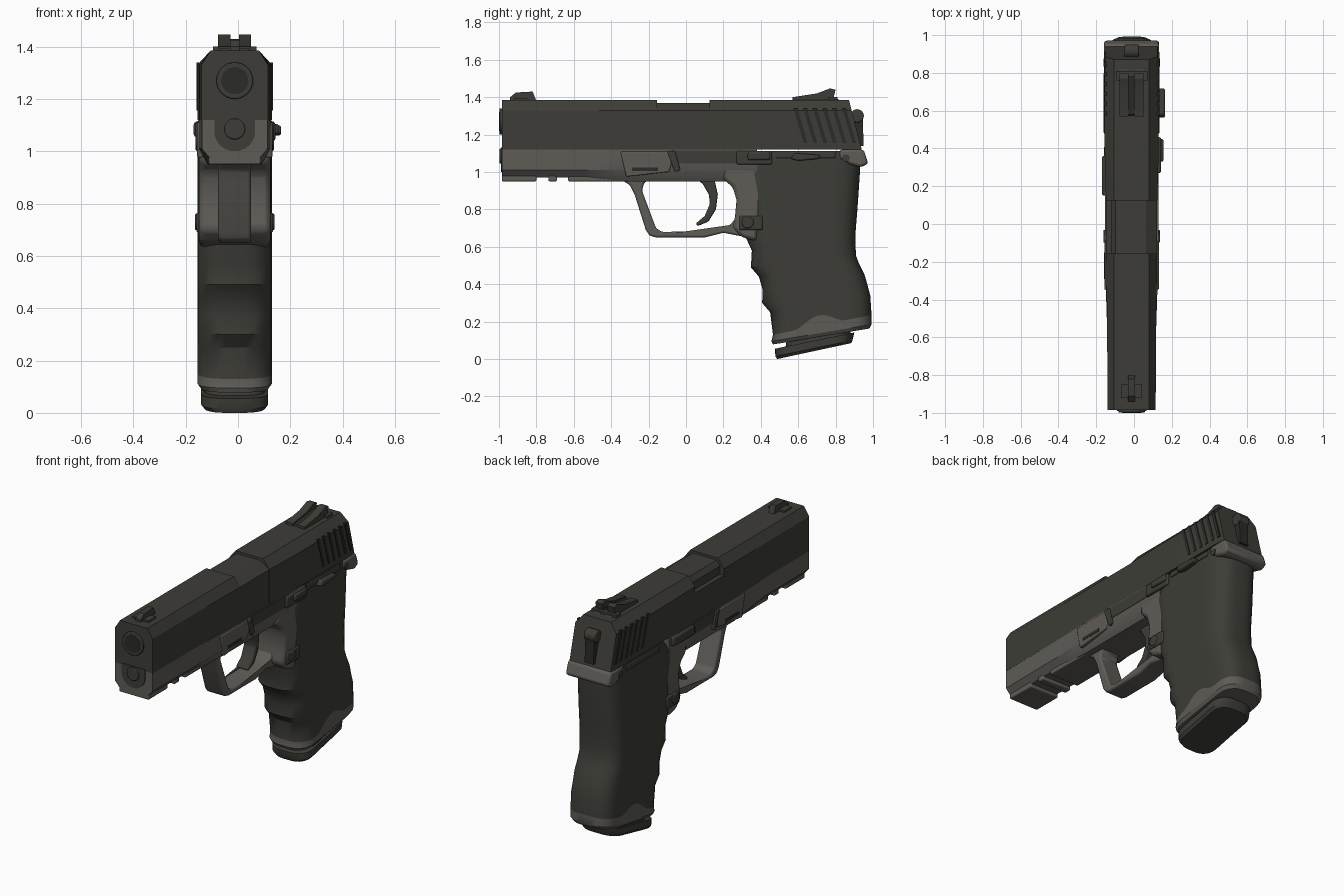
import bpy, bmesh, math
from mathutils import Vector

if "Cube" in bpy.data.objects:
    bpy.data.objects.remove(bpy.data.objects["Cube"])

CX = -0.0125          # centre plane of the body
HW = 0.143            # half width of the body
parts = []


def material(name, rgb):
    m = bpy.data.materials.new(name)
    m.use_nodes = True
    m.diffuse_color = (*rgb, 1)
    m.node_tree.nodes["Principled BSDF"].inputs["Base Color"].default_value = (*rgb, 1)
    return m


DARK = material("dark olive", (0.047, 0.046, 0.038))
GREY = material("warm grey", (0.115, 0.107, 0.096))
BLACK = material("near black", (0.024, 0.024, 0.020))


def loft(name, rings, mats, bevel=0.0, rule=None):
    """Skin closed rings of points, cap both ends."""
    bm = bmesh.new()
    vs = [[bm.verts.new(p) for p in ring] for ring in rings]
    n = len(vs[0])
    for k in range(len(vs) - 1):
        for i in range(n):
            j = (i + 1) % n
            f = bm.faces.new((vs[k][i], vs[k][j], vs[k + 1][j], vs[k + 1][i]))
            f.material_index = rule(k) if rule else 0
    bm.faces.new(vs[0]).material_index = rule(0) if rule else 0
    bm.faces.new(vs[-1])
    bmesh.ops.recalc_face_normals(bm, faces=bm.faces)
    me = bpy.data.meshes.new(name)
    bm.to_mesh(me)
    bm.free()
    for m in mats:
        me.materials.append(m)
    ob = bpy.data.objects.new(name, me)
    bpy.context.collection.objects.link(ob)
    if bevel:
        b = ob.modifiers.new("bevel", "BEVEL")
        b.width, b.segments, b.limit_method = bevel, 2, "ANGLE"
    parts.append(ob)
    return ob


def prism(name, pts, x0, x1, mat, bevel=0.0):
    """Side profile (y, z) extruded from x0 to x1, relative to the centre plane."""
    return loft(name, [[(CX + x, y, z) for y, z in pts] for x in (x0, x1)], [mat], bevel)


def box(name, x0, x1, y0, y1, z0, z1, mat, bevel=0.0):
    return prism(name, [(y0, z0), (y1, z0), (y1, z1), (y0, z1)], x0, x1, mat, bevel)


def rod(name, r, y0, y1, z, mat, bevel=0.0):
    a = [i * math.tau / 32 for i in range(32)]
    return loft(name, [[(CX + r * math.cos(t), y, z + r * math.sin(t)) for t in a]
                       for y in (y0, y1)], [mat], bevel)


def pin(name, r, x0, x1, y, z, mat, bevel=0.0):
    a = [i * math.tau / 20 for i in range(20)]
    return prism(name, [(y + r * math.cos(t), z + r * math.sin(t)) for t in a], x0, x1, mat, bevel)


# Slide: front, ejection port and rear, each lofted along y
def slide_ring(y, h, lean=0.0):
    sec = [(-h, 1.12), (-h, 1.33), (-.0925, 1.385), (.0925, 1.385), (h, 1.33), (h, 1.12)]
    return [(CX + x, y - lean * (z - 1.12), z) for x, z in sec]


def port_ring(y):
    sec = [(-.135, 1.12), (-.135, 1.29), (-.108, 1.29), (-.108, 1.34), (-.085, 1.37),
           (.075, 1.37), (.135, 1.33), (.135, 1.12)]
    return [(CX + x, y, z) for x, z in sec]


loft("slide_front", [slide_ring(-.985, .127), slide_ring(-.55, .13), slide_ring(-.155, .135)], [DARK])
loft("chamber", [port_ring(-.155), port_ring(.125)], [DARK])
loft("slide_rear", [slide_ring(.125, .136), slide_ring(.4, HW), slide_ring(.86, HW, .26),
                    slide_ring(.94, .138, .26)], [DARK])

# Slanted rear serrations on both flanks
for side in (-1, 1):
    for i in range(6):
        y = .575 + i * .052
        prism("serration", [(y, 1.34), (y + .02, 1.34), (y + .075, 1.155), (y + .055, 1.155)],
              side * (HW - .01), side * (HW + .004), BLACK)

# Muzzle, recoil guide and the rounded lower nose of the slide
rod("muzzle", .07, -.998, -.9, 1.27, DARK, .004)
rod("muzzle_bore", .052, -1.0, -.95, 1.27, BLACK)
arc = [math.pi + i * math.pi / 12 for i in range(13)]
nose = [(.078, 1.13), (-.078, 1.13)] + [(.078 * math.cos(a), 1.075 + .075 * math.sin(a)) for a in arc]
loft("slide_nose", [[(CX + x, y, z) for x, z in nose] for y in (-.99, -.9)], [DARK])
rod("recoil_guide", .04, -.998, -.9, 1.085, DARK, .004)

# Sights
prism("front_sight", [(-.94, 1.38), (-.94, 1.4), (-.91, 1.425), (-.82, 1.43), (-.8, 1.38)], -.018, .018, DARK)
box("front_sight_base", -.055, .055, -.92, -.85, 1.38, 1.395, DARK)
sight = [(.57, 1.38), (.57, 1.4), (.7, 1.42), (.77, 1.447), (.8, 1.44), (.79, 1.4), (.83, 1.38)]
for x0, x1 in ((-.063, -.016), (.016, .063)):
    prism("rear_sight_blade", sight, x0, x1, DARK)
prism("rear_sight_notch", [(.57, 1.38), (.58, 1.395), (.78, 1.415), (.78, 1.38)], -.03, .03, BLACK)
box("rear_sight_base", -.083, .083, .76, .81, 1.38, 1.4, DARK)

# Hammer
pin("hammer_spur", .036, -.038, .038, .915, 1.3, DARK, .006)
prism("hammer_stem", [(.85, 1.3), (.9, 1.32), (.945, 1.28), (.95, 1.14), (.85, 1.14)], -.03, .03, BLACK)


# Frame under the slide
def frame_ring(y, h, low):
    sec = [(-h, 1.12), (-h, 1.01), (-h + .035, low), (h - .035, low), (h, 1.01), (h, 1.12)]
    return [(CX + x, y, z) for x, z in sec]


loft("dust_cover", [frame_ring(-.985, .126, .97), frame_ring(-.55, .13, .97),
                    frame_ring(-.3, .138, .95), frame_ring(.38, .139, .95)], [GREY])
for y0, y1 in ((-.985, -.8), (-.735, -.69), (-.63, -.28)):
    box("accessory_rail", -.1, .1, y0, y1, .95, .985, GREY, .006)
for s in (-1, 1):
    prism("frame_panel", [(-.35, 1.11), (-.06, 1.11), (-.09, 1.0), (-.32, .975)],
          s * .12, s * .144, GREY, .006)
    box("panel_recess", s * .13, s * .146, -.29, -.15, 1.005, 1.025, BLACK)
    prism("takedown_lever", [(-.1, 1.11), (-.06, 1.115), (-.03, 1.01), (-.06, 1.0)],
          s * .12, s * .15, DARK, .005)
    box("frame_rail", s * .12, s * .141, -.06, .3, 1.045, 1.115, DARK)

# Trigger guard loop
guard = [(-.35, .96), (-.3, .93), (-.275, .88), (-.215, .69), (-.195, .66), (-.16, .65), (.1, .65),
         (.2, .675), (.33, .65), (.36, .74), (.27, .76), (.235, .715), (.15, .683), (-.13, .68),
         (-.16, .7), (-.235, .9), (-.225, .94), (-.2, .96)]
prism("trigger_guard", guard, -.063, .063, GREY, .012)
prism("frame_rear", [(.2, .96), (.25, .92), (.27, .85), (.262, .76), (.25, .7), (.3, .65), (.38, .63),
                     (.42, 1.04), (.2, 1.04)], -.137, .137, GREY, .02)
prism("trigger", [(.05, .97), (.15, .97), (.17, .88), (.16, .8), (.12, .735), (.06, .71), (.052, .725),
                  (.1, .765), (.128, .83), (.122, .88), (.09, .935)], -.04, .04, DARK, .008)


# Grip: rings rounded front and back, tilted along the handle
def grip_ring(yf, zf, yb, zb, h, wave=0.0):
    ts = [0, .008, .03, .07, .13, .2] + [.2 + .05 * i for i in range(1, 12)] + [.8, .87, .93, .97, .992, 1]
    half = []
    for t in ts:
        e = max(0.0, 1 - min(t, 1 - t) / .2)
        w = h * (.25 + .75 * (1 - e ** 2.4) ** .5)
        bump = wave * max(0.0, math.sin(math.pi * (t - .22) / .5)) ** 1.5 if .22 < t < .72 else 0
        half.append((w, yf + (yb - yf) * t, zf + (zb - zf) * t + bump))
    return [(CX + w, y, z) for w, y, z in half] + [(CX - w, y, z) for w, y, z in reversed(half)]


rows = [(.465, .078, .98, .163, .13), (.457, .095, .993, .185, HW), (.465, .13, .992, .235, HW, .055),
        (.45, .25, .985, .34, HW), (.407, .3, .972, .39, HW), (.41, .37, .955, .45, HW),
        (.39, .44, .925, .51, HW), (.347, .49, .91, .55, HW), (.352, .58, .905, .62, HW),
        (.315, .66, .908, .7, HW), (.32, .75, .915, .78, HW), (.31, .88, .922, .88, HW),
        (.285, .99, .93, 1.0, HW), (.32, 1.05, .93, 1.05, HW), (.39, 1.112, .93, 1.112, .141)]
loft("grip", [grip_ring(*r) for r in rows], [DARK, GREY], rule=lambda k: 1 if k < 2 else 0)
loft("magazine_base", [grip_ring(.487, 0, .883, .085, .115), grip_ring(.478, .015, .89, .1, .128),
                       grip_ring(.475, .055, .9, .142, .128)], [DARK])
loft("magazine_neck", [grip_ring(.53, .05, .88, .12, .115), grip_ring(.54, .11, .88, .17, .115)], [DARK])
prism("rear_tang", [(.82, 1.12), (.95, 1.12), (.975, 1.045), (.935, 1.025), (.88, 1.04), (.82, 1.07)],
      -.146, .146, GREY, .014)

# Controls on both sides
for s in (-1, 1):
    pin("magazine_release", .032, s * .12, s * .152, .33, .73, DARK, .006)
    box("release_guard", s * .12, s * .147, .285, .41, .69, .765, DARK, .008)
    pin("tang_pin", .02, s * .13, s * .15, .855, 1.075, DARK)
    box("safety_bar", s * .12, s * .148, .48, .8, 1.075, 1.108, DARK, .004)
box("slide_stop", .12, .155, .27, .46, 1.04, 1.112, DARK, .008)
box("slide_stop_pad", .13, .168, .33, .45, 1.065, 1.105, DARK, .008)
prism("safety_lever", [(.56, 1.07), (.6, 1.06), (.71, 1.07), (.72, 1.09), (.58, 1.1)], .12, .177, DARK, .008)
box("left_lever", -.157, -.12, .15, .36, 1.055, 1.112, DARK, .01)

# Smooth shading with sharp edges kept
bpy.ops.object.select_all(action="DESELECT")
for ob in parts:
    ob.select_set(True)
bpy.context.view_layer.objects.active = parts[0]
bpy.ops.object.shade_smooth_by_angle(angle=math.radians(32))
